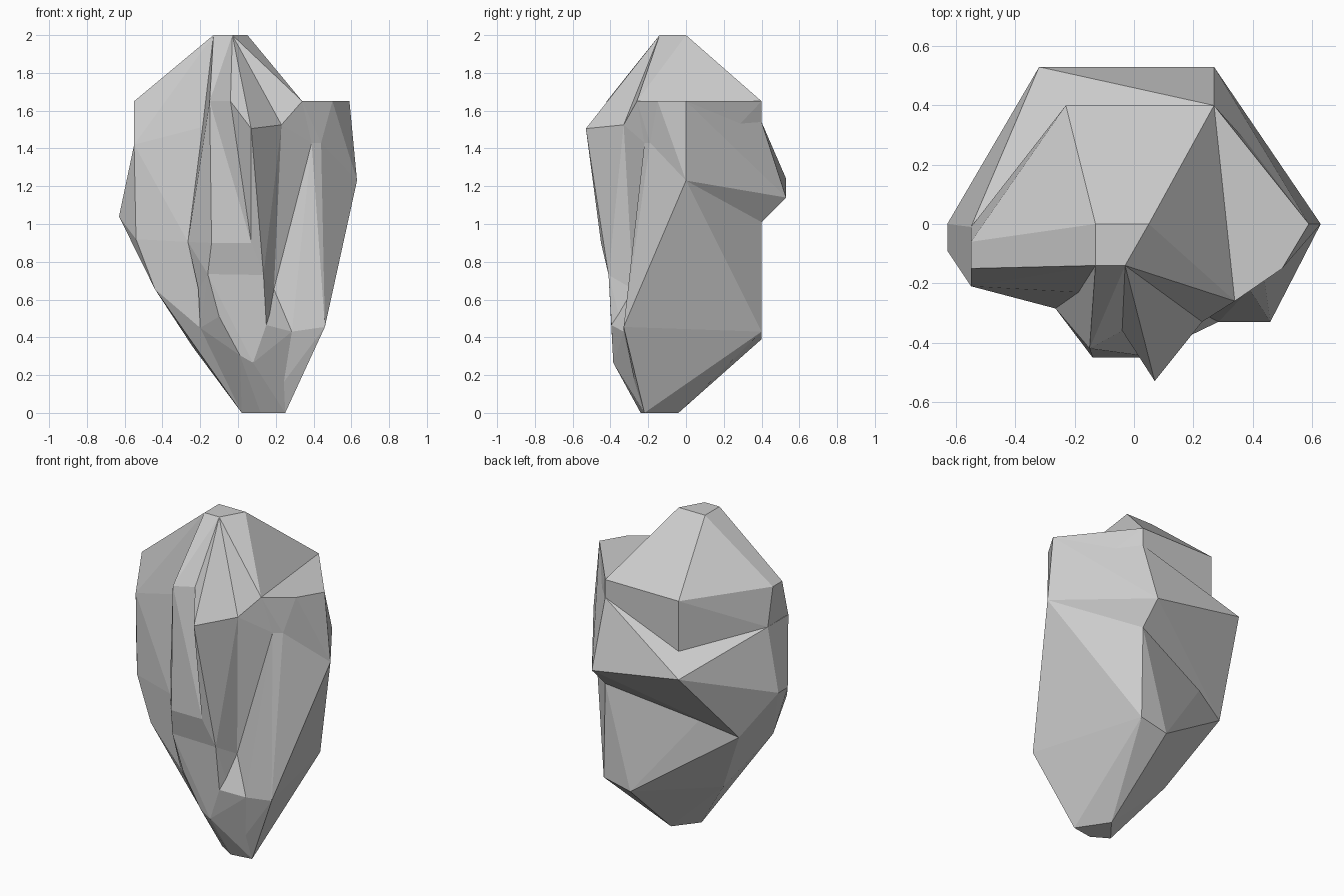
import bpy, bmesh, math

if "Cube" in bpy.data.objects:
    bpy.data.objects.remove(bpy.data.objects["Cube"])


def hull_part(name, *groups):
    """One faceted chunk: the convex hull of a few corner groups."""
    bm = bmesh.new()
    for p in sorted({p for g in groups for p in g}):
        bm.verts.new(p)
    res = bmesh.ops.convex_hull(bm, input=bm.verts[:])
    loose = [v for v in res["geom_interior"] if isinstance(v, bmesh.types.BMVert)]
    bmesh.ops.delete(bm, geom=loose, context="VERTS")
    bmesh.ops.dissolve_limit(bm, angle_limit=math.radians(2),
                             verts=bm.verts[:], edges=bm.edges[:])
    bmesh.ops.recalc_face_normals(bm, faces=bm.faces[:])
    mesh = bpy.data.meshes.new(name)
    bm.to_mesh(mesh)
    bm.free()
    obj = bpy.data.objects.new(name, mesh)
    bpy.context.collection.objects.link(obj)


# shared seams between the chunks
cap_back = [(-.13, 0, 2), (.05, 0, 2)]
cap_left, cap_right = (-.13, -.14, 2), (-.03, -.14, 2)
base = [(.13, -.04, 0), (.25, -.22, 0), (.12, -.24, 0), (.02, -.18, 0)]
left_rim = [(-.63, 0, 1.04), (-.63, -.09, 1.04), (-.54, -.21, .92)]
neck = [(.27, .40, 1.54), (-.23, .40, 1.34), (-.55, -.01, 1.42), (-.55, -.21, 1.42)]
left_valley = (-.265, -.285, .905)
right_valley = (.19, -.28, .655)
brow = (.34, -.26, 1.65)
shoulder_back = (.27, .40, 1.65)
right_tip = (.63, 0, 1.23)
back_right = (.27, .53, 1.14)
back_left = (-.32, .53, 1.24)
under_right = (.27, .40, 1.01)
under_left = (-.29, .24, .90)
hip_left = (-.48, .17, .79)
waist = [(.39, -.22, 1.43), (.44, -.19, 1.43)]
notch = (-.04, -.36, 1.65)
ridge_right = (.23, -.33, 1.525)
fold = [(-.14, -.45, .90), (.07, -.45, .90)]
fold_low = [(-.16, -.41, .735), (.135, -.41, .73)]
core_top, core_mid, core_low = (0, 0, 1.6), (0, 0, 1.0), (.08, -.1, .4)

# crown above the neck line
hull_part("crown", cap_back, neck,
          [cap_left, cap_right, brow, shoulder_back, (-.23, .40, 1.65),
           (-.55, -.06, 1.65), (-.55, -.15, 1.65), left_rim[2], left_valley, core_mid])

# flared skirt around the back and left
hull_part("back_skirt", neck, left_rim,
          [back_left, back_right, under_right, under_left, hip_left,
           left_valley, core_mid])

# right shoulder with its flat ledge
hull_part("right_shoulder", waist,
          [brow, (.50, -.15, 1.65), (.59, 0, 1.65), shoulder_back, right_tip,
           neck[0], core_top, core_mid])
hull_part("right_overhang", [neck[0], (.59, 0, 1.65), right_tip,
                             back_right, under_right, core_mid])

# lower right mass
hull_part("lower_right_body", waist, base,
          [right_tip, (.46, -.33, .455), (.285, -.33, .43), right_valley,
           (.28, .40, .43), under_right, (.10, .40, .39), under_left, core_mid])

# lower left mass
hull_part("lower_left_body", left_rim, base,
          [left_valley, under_left, hip_left, (-.24, -.02, .35),
           (-.44, -.22, .655), (-.20, -.27, .45), (.10, .40, .39), core_mid])

# front folds
hull_part("front_left_fold", fold, [cap_left, cap_right, (-.15, -.42, 1.65), notch,
                                    left_valley, core_top, core_mid])
hull_part("front_right_fold", [fold[1], fold_low[1]],
          [cap_right, notch, (.07, -.53, 1.505), ridge_right,
           right_valley, core_top, core_mid])
hull_part("front_brow", waist[:1], [cap_right, cap_back[1], brow, ridge_right,
                                    right_valley, core_top])
hull_part("front_middle", fold, fold_low,
          [left_valley, right_valley, (-.21, -.30, .655), core_mid, core_low])

# front keel tapering to the base
hull_part("front_keel", fold_low, base,
          [(-.10, -.39, .51), (.15, -.395, .465), (.01, -.38, .305),
           (.08, -.385, .265), (-.21, -.30, .655), (-.20, -.27, .45),
           right_valley, core_low])
hull_part("front_right_keel", base,
          [(.15, -.395, .465), (.08, -.385, .265), (.285, -.33, .43),
           right_valley, core_low])
